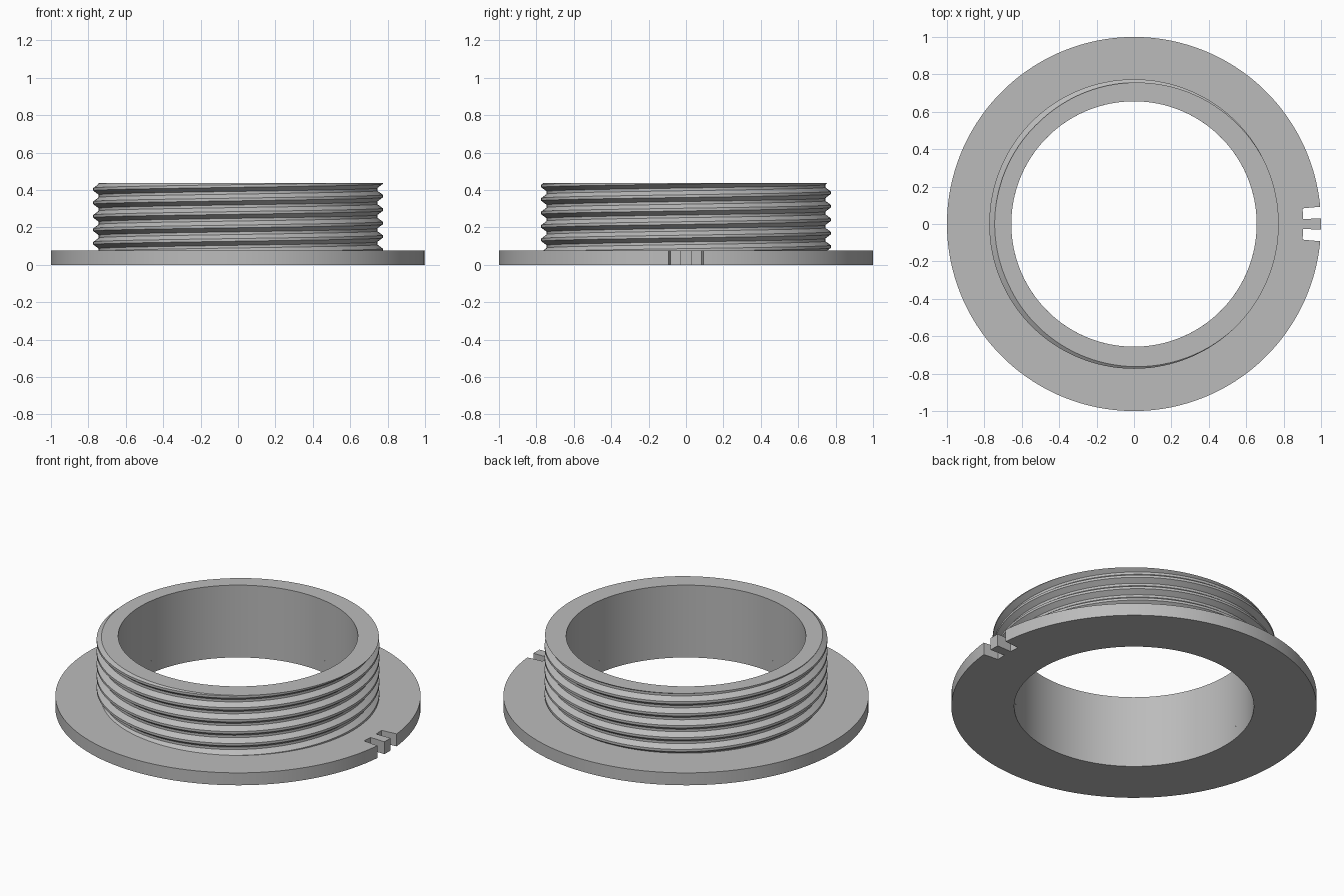
import bpy, bmesh
from math import sin, cos, pi, radians

if "Cube" in bpy.data.objects:
    bpy.data.objects.remove(bpy.data.objects["Cube"])

SEG = 128
BORE, ROOT, CREST = 0.656, 0.745, 0.774
FLANGE_TOP, TOP, PITCH = 0.075, 0.437, 0.072

grey = bpy.data.materials.new("plain grey")
grey.use_nodes = True
colour = (0.5, 0.5, 0.5, 1)
grey.diffuse_color = colour
grey.node_tree.nodes["Principled BSDF"].inputs["Base Color"].default_value = colour


def polar(r, a, z):
    return (r * cos(a), r * sin(a), z)


def finish(bm, name):
    bmesh.ops.remove_doubles(bm, verts=bm.verts, dist=1e-5)
    bmesh.ops.recalc_face_normals(bm, faces=bm.faces)
    mesh = bpy.data.meshes.new(name)
    bm.to_mesh(mesh)
    bm.free()
    mesh.materials.append(grey)
    obj = bpy.data.objects.new(name, mesh)
    bpy.context.collection.objects.link(obj)
    bpy.ops.object.select_all(action='DESELECT')
    obj.select_set(True)
    bpy.context.view_layer.objects.active = obj
    bpy.ops.object.shade_smooth_by_angle(angle=radians(25))
    return obj


# Flange: ring outline with two radial slots either side of a small key tab
tab, slot = radians(1.7), radians(5.3)
outline = [(1, -tab), (1, tab), (0.905, tab), (0.905, slot)]
outline += [(1, slot + (2 * pi - 2 * slot) * i / SEG) for i in range(SEG + 1)]
outline += [(0.905, -slot), (0.905, -tab)]
bm = bmesh.new()
rings = [[bm.verts.new(polar(r if outer else BORE, a, z)) for r, a in outline]
         for outer, z in ((0, 0), (1, 0), (1, FLANGE_TOP), (0, FLANGE_TOP))]
n = len(outline)
for k in range(4):
    lower, upper = rings[k], rings[(k + 1) % 4]
    for i in range(n):
        j = (i + 1) % n
        bm.faces.new((lower[i], lower[j], upper[j], upper[i]))
bmesh.ops.dissolve_degenerate(bm, dist=1e-5, edges=bm.edges)
finish(bm, "flange")

# Threaded collar: continuous helical strip, trimmed flat at both ends
profile = [(0.0, ROOT), (0.2, ROOT), (0.5, CREST), (0.7, CREST)]
bm = bmesh.new()
rows = []
for turn in range(-1, 8):
    for f, r in profile:
        base = (turn + f) * PITCH + 0.036
        rows.append([bm.verts.new(polar(r, 2 * pi * s / SEG, base + PITCH * s / SEG))
                     for s in range(SEG)])
step = len(profile)
for k in range(len(rows) - step - 1):
    for s in range(SEG):
        a, b = rows[k][s], rows[k + 1][s]
        if s < SEG - 1:
            c, d = rows[k + 1][s + 1], rows[k][s + 1]
        else:
            c, d = rows[k + 1 + step][0], rows[k + step][0]
        bm.faces.new((a, d, c, b))
for z, direction in ((FLANGE_TOP - 0.005, -1), (TOP, 1)):
    bmesh.ops.bisect_plane(bm, geom=bm.verts[:] + bm.edges[:] + bm.faces[:],
                           plane_co=(0, 0, z), plane_no=(0, 0, direction),
                           clear_outer=True)

# Flat rim and smooth bore
rim_edges = [e for e in bm.edges if e.is_boundary
             and all(abs(v.co.z - TOP) < 1e-4 for v in e.verts)]
hole = [[bm.verts.new(polar(BORE, 2 * pi * s / SEG, z)) for s in range(SEG)]
        for z in (FLANGE_TOP, TOP)]
for s in range(SEG):
    t = (s + 1) % SEG
    bm.faces.new((hole[0][s], hole[1][s], hole[1][t], hole[0][t]))
inner_edges = [e for e in bm.edges
               if all(v in hole[1] for v in e.verts)]
bmesh.ops.bridge_loops(bm, edges=rim_edges + inner_edges)
finish(bm, "threaded_collar")
